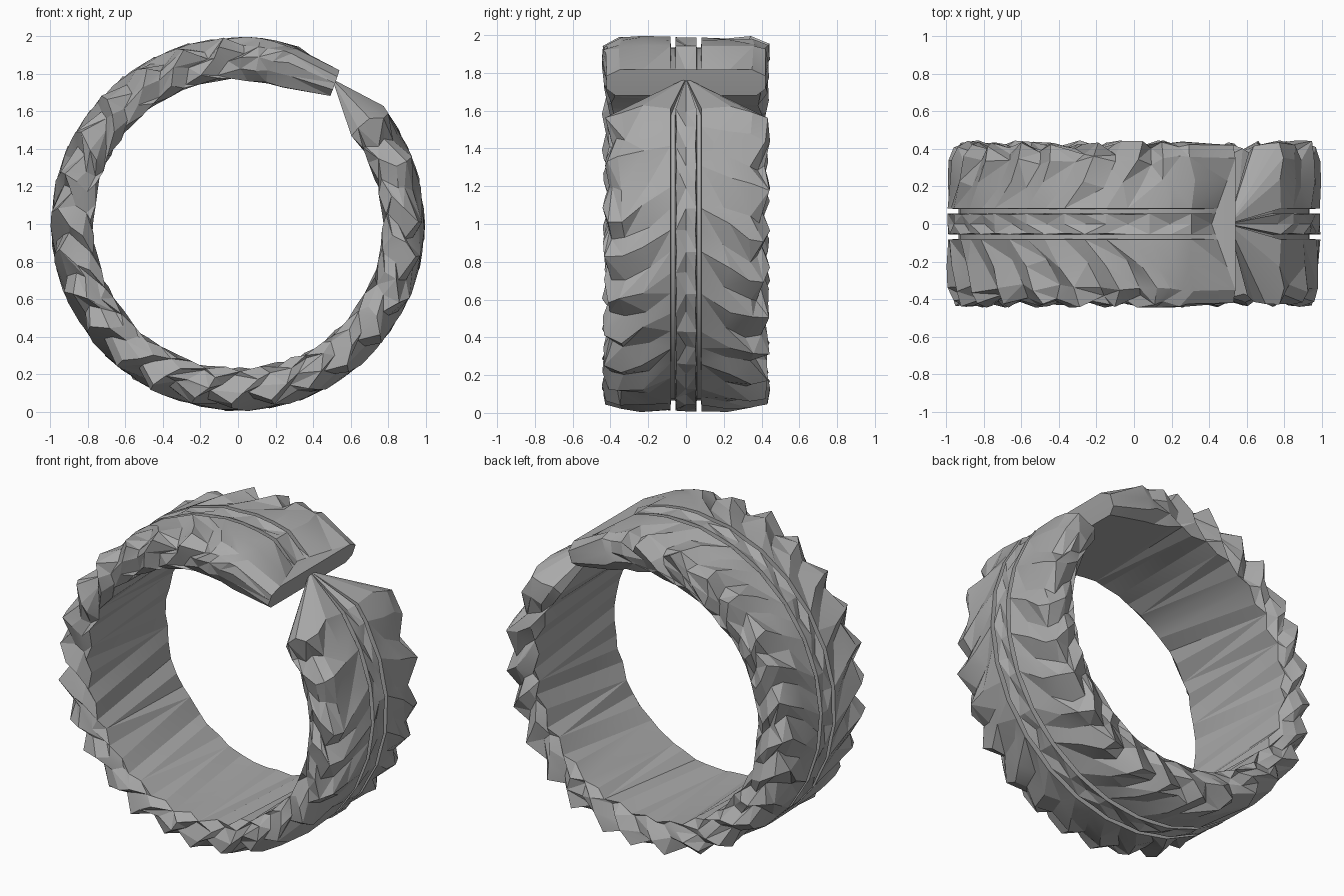
import bpy, bmesh, math, random

random.seed(7)
cube = bpy.data.objects.get("Cube")
if cube:
    bpy.data.objects.remove(cube, do_unlink=True)

# One grey rubber for the whole tyre
rubber = bpy.data.materials.new("grey rubber")
rubber.use_nodes = True
GREY = (0.4, 0.4, 0.4, 1)
rubber.diffuse_color = GREY
rubber.node_tree.nodes["Principled BSDF"].inputs["Base Color"].default_value = GREY

COLUMNS = 50
START, END = math.radians(38), math.radians(-288)

# Half section from the middle rib to the inner rim:
# lug half-width, lug radius, notch half-width, notch radius, backward sweep, jitter
PROFILE = [
    (0.055, 0.992, 0.050, 0.985, 0.00, 0.0),
    (0.057, 0.935, 0.057, 0.935, 0.00, 0.0),
    (0.080, 0.935, 0.080, 0.935, 0.00, 0.0),
    (0.082, 0.992, 0.082, 0.985, 0.00, 0.0),
    (0.230, 0.992, 0.200, 0.965, 0.10, 0.012),
    (0.350, 0.990, 0.330, 0.940, 0.17, 0.016),
    (0.425, 0.960, 0.385, 0.900, 0.17, 0.018),
    (0.440, 0.890, 0.400, 0.865, 0.10, 0.016),
    (0.425, 0.825, 0.385, 0.800, 0.04, 0.014),
    (0.375, 0.768, 0.400, 0.785, 0.00, 0.010),
]


def place(bm, angle, y, r):
    return bm.verts.new((r * math.cos(angle), y, 1 + r * math.sin(angle)))


def section(bm, i):
    """One closed loop of the tyre wall at column i."""
    angle = START + (END - START) * i / (COLUMNS - 1)
    fade = min(1, i / 4, (COLUMNS - 1 - i) / 4)
    halves = {}
    for side in (-1, 1):
        notch = (i + (side > 0)) % 2 == 1 and 0 < i < COLUMNS - 3
        half = []
        for y0, r0, y1, r1, sweep, jit in PROFILE:
            y, r = (y1, r1) if notch else (y0, r0)
            y = min(0.445, y + random.uniform(-jit, jit))
            r = min(0.997, r + random.uniform(-jit, jit) * 0.7)
            turn = sweep * fade + random.uniform(-jit, jit) * 2
            half.append(place(bm, angle - turn, side * y, r))
        halves[side] = half
    # the rib dips at every other column, giving it a diamond pattern
    middle = place(bm, angle, 0, 0.992 if i % 2 else 0.968)
    return [middle] + halves[1] + halves[-1][::-1]


def end_section(bm):
    """Blunt broken end with a sunken middle and square corners."""
    halves = {}
    for side in (-1, 1):
        half = []
        for k, (y, r, *_) in enumerate(PROFILE):
            t = min(1, y / 0.35)
            if k < 6:
                radius, deg = 0.91 + 0.07 * t, 63 - 6.4 * t
            else:
                u = (k - 5) / 4
                radius, deg = 0.98 - 0.14 * u, 56.6 - 2.4 * u
            half.append(place(bm, math.radians(deg), side * min(y, 0.42), radius))
        halves[side] = half
    middle = place(bm, math.radians(63), 0, 0.91)
    return [middle] + halves[1] + halves[-1][::-1]


def bridge(bm, a, b):
    """Join two loops with triangles, varying the diagonal."""
    n = len(a)
    for k in range(n):
        p, q, r, s = a[k], a[(k + 1) % n], b[(k + 1) % n], b[k]
        if random.random() < 0.5:
            tris = ((p, q, r), (p, r, s))
        else:
            tris = ((p, q, s), (q, r, s))
        for tri in tris:
            bm.faces.new(tri)


bm = bmesh.new()
loops = [section(bm, i) for i in range(COLUMNS)] + [end_section(bm)]
for a, b in zip(loops, loops[1:]):
    bridge(bm, a, b)

# Pointed broken end: the first loop fans into a single tip
tip = place(bm, math.radians(57), 0, 0.92)
first = loops[0]
for k in range(len(first)):
    bm.faces.new((tip, first[(k + 1) % len(first)], first[k]))

# Blunt broken end: a strip of faces across the wall
last = loops[-1]
for k in range(1, len(PROFILE)):
    bm.faces.new((last[k], last[k + 1], last[-k - 1], last[-k]))
bm.faces.new((last[0], last[1], last[-1]))

bmesh.ops.recalc_face_normals(bm, faces=bm.faces)
mesh = bpy.data.meshes.new("broken_tyre")
bm.to_mesh(mesh)
bm.free()
mesh.materials.append(rubber)
tyre = bpy.data.objects.new("broken_tyre", mesh)
bpy.context.collection.objects.link(tyre)

# Crisp facets, gentle blending where the tread is nearly flat
bpy.context.view_layer.objects.active = tyre
tyre.select_set(True)
bpy.ops.object.shade_smooth_by_angle(angle=math.radians(15))
